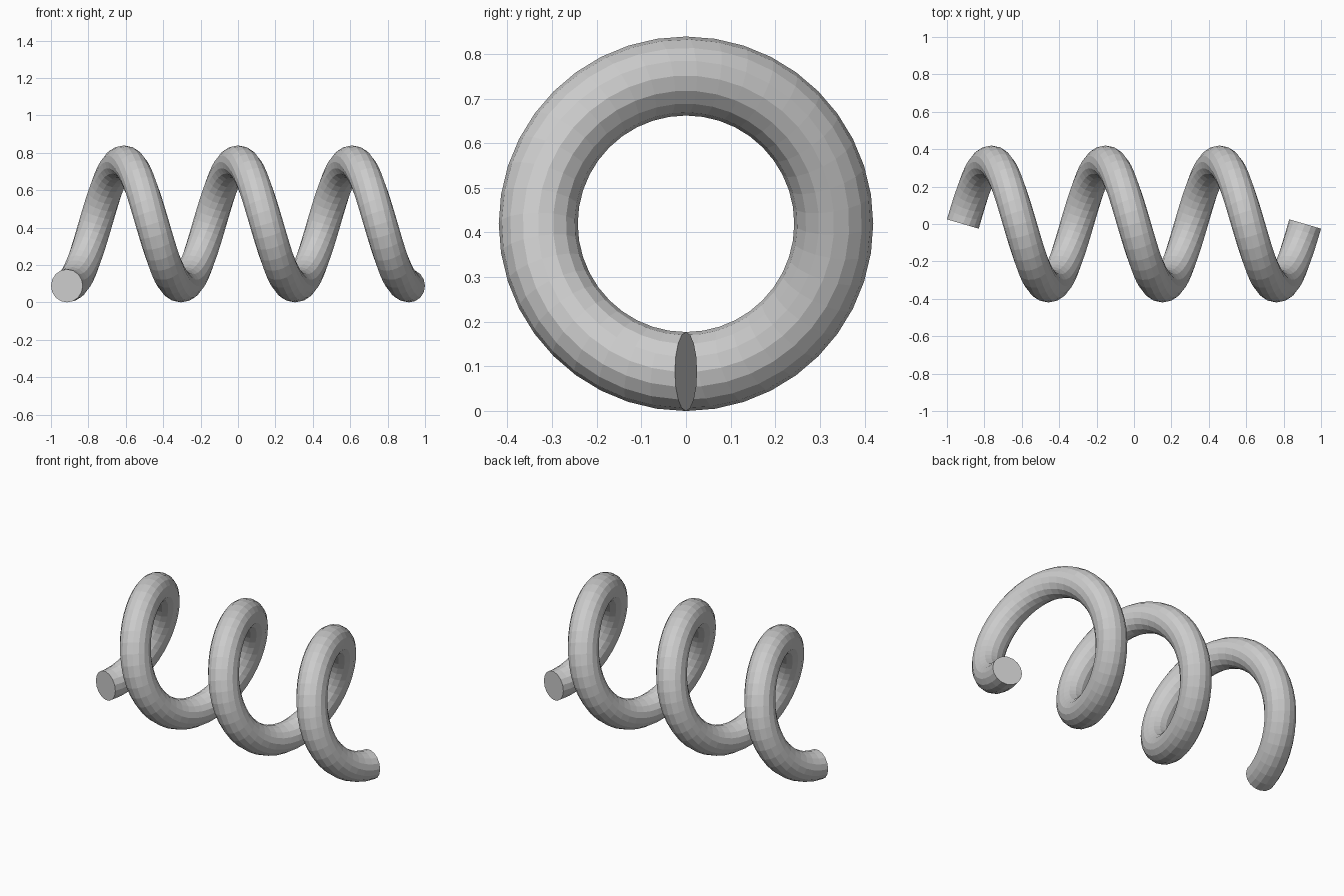
import bpy, bmesh
from math import sin, cos, pi, tau
from mathutils import Vector

if "Cube" in bpy.data.objects:
    bpy.data.objects.remove(bpy.data.objects["Cube"])

TURNS, PITCH = 3, 0.61
COIL_R, WIRE_R = 0.331, 0.0885
SIDES, STEPS = 16, 40          # wire sides, rings per turn
CENTRE_Z = COIL_R + WIRE_R


def ring(bm, t):
    """Circle of wire vertices, perpendicular to the helix at angle t."""
    centre = Vector((PITCH * (t / tau - TURNS / 2),
                     COIL_R * sin(t), CENTRE_Z - COIL_R * cos(t)))
    tangent = Vector((PITCH / tau, COIL_R * cos(t), COIL_R * sin(t))).normalized()
    radial = Vector((0, sin(t), -cos(t)))
    side = tangent.cross(radial)
    return [bm.verts.new(centre + WIRE_R * (radial * cos(a) + side * sin(a)))
            for a in (tau * i / SIDES for i in range(SIDES))]


# Coil wire swept along the helix
bm = bmesh.new()
count = TURNS * STEPS
rings = [ring(bm, tau * i / STEPS) for i in range(count + 1)]
for a, b in zip(rings, rings[1:]):
    for i in range(SIDES):
        j = (i + 1) % SIDES
        bm.faces.new((a[i], a[j], b[j], b[i]))

# Flat end caps
bm.faces.new(rings[0])
bm.faces.new(rings[-1])
bmesh.ops.recalc_face_normals(bm, faces=bm.faces)

mesh = bpy.data.meshes.new("coil_spring")
bm.to_mesh(mesh)
bm.free()
spring = bpy.data.objects.new("coil_spring", mesh)
bpy.context.collection.objects.link(spring)
